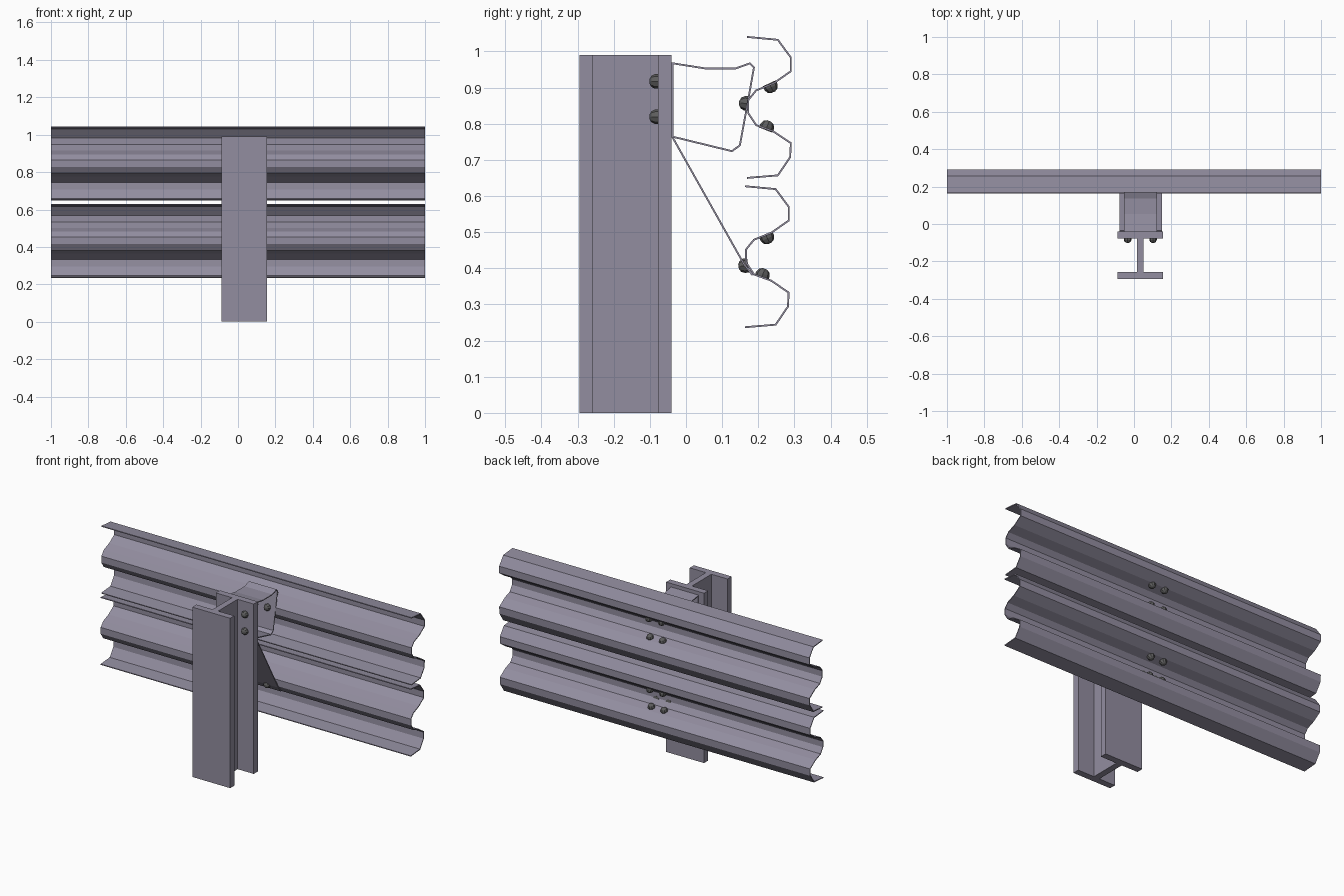
import bpy, bmesh, math
from mathutils import Vector, Matrix

if "Cube" in bpy.data.objects:
    bpy.data.objects.remove(bpy.data.objects["Cube"])

CX = 0.034  # centre line of the post and brackets

steel = bpy.data.materials.new("steel")
steel.diffuse_color = (0.29, 0.27, 0.35, 1)
steel.use_nodes = True
steel.node_tree.nodes["Principled BSDF"].inputs["Base Color"].default_value = steel.diffuse_color
dark = bpy.data.materials.new("bolt_dark")
dark.diffuse_color = (0.11, 0.11, 0.11, 1)
dark.use_nodes = True
dark.node_tree.nodes["Principled BSDF"].inputs["Base Color"].default_value = dark.diffuse_color


def finish(name, bm, mat):
    bmesh.ops.recalc_face_normals(bm, faces=bm.faces)
    me = bpy.data.meshes.new(name)
    bm.to_mesh(me)
    bm.free()
    me.materials.append(mat)
    ob = bpy.data.objects.new(name, me)
    bpy.context.collection.objects.link(ob)
    return ob


def sheet(name, profile, x0, x1, closed=False, thick=0.005):
    """Bent sheet: a (y, z) profile swept along x and thickened."""
    bm = bmesh.new()
    rows = [(bm.verts.new((x0, y, z)), bm.verts.new((x1, y, z))) for y, z in profile]
    pairs = list(zip(rows, rows[1:])) + ([(rows[-1], rows[0])] if closed else [])
    for a, b in pairs:
        bm.faces.new((a[0], a[1], b[1], b[0]))
    ob = finish(name, bm, steel)
    mod = ob.modifiers.new("thickness", 'SOLIDIFY')
    mod.thickness = thick
    mod.offset = 0
    mod.use_even_offset = True
    return ob


def bolt(name, pos, normal):
    """Low-poly domed bolt head standing on pos along normal."""
    bm = bmesh.new()
    n = 8
    rings = []
    for r, h in ((0.020, -0.004), (0.020, 0.008), (0.015, 0.018), (0.006, 0.023)):
        rings.append([bm.verts.new((r * math.cos(2 * math.pi * i / n),
                                    r * math.sin(2 * math.pi * i / n), h)) for i in range(n)])
    for a, b in zip(rings, rings[1:]):
        for i in range(n):
            j = (i + 1) % n
            bm.faces.new((a[i], a[j], b[j], b[i]))
    bm.faces.new(rings[0])
    bm.faces.new(rings[-1])
    rot = Vector(normal).to_track_quat('Z', 'Y').to_matrix().to_4x4()
    bm.transform(Matrix.Translation(pos) @ rot)
    return finish(name, bm, dark)


# I-beam post
section = [(0.122, -0.295), (0.122, -0.257), (0.018, -0.257), (0.018, -0.078),
           (0.122, -0.078), (0.122, -0.040)]
section += [(-x, y) for x, y in reversed(section)]
bm = bmesh.new()
base = bm.faces.new([bm.verts.new((CX + x, y, 0)) for x, y in section])
ext = bmesh.ops.extrude_face_region(bm, geom=[base])
bmesh.ops.translate(bm, vec=(0, 0, 0.99),
                    verts=[v for v in ext["geom"] if isinstance(v, bmesh.types.BMVert)])
finish("post", bm, steel)

# Two corrugated rails
rail = [(0.169, 1.040), (0.254, 1.032), (0.290, 0.983), (0.290, 0.945), (0.243, 0.912),
        (0.194, 0.892), (0.172, 0.865), (0.172, 0.829), (0.194, 0.796), (0.241, 0.779),
        (0.290, 0.746), (0.288, 0.707), (0.254, 0.657), (0.169, 0.650)]
sheet("upper_rail", rail, -1, 1)
sheet("lower_rail", [(y - 0.006, z - 0.413) for y, z in rail], -1, 1)

# Bent spacer box and diagonal brace plate
box = [(-0.037, 0.967), (0.052, 0.953), (0.138, 0.953), (0.177, 0.967), (0.188, 0.956),
       (0.170, 0.855), (0.149, 0.740), (0.127, 0.724), (-0.037, 0.764)]
box[5] = (0.1705, 0.857)
sheet("spacer_box", box, CX - 0.088, CX + 0.090, closed=True)
sheet("brace_plate", [(-0.037, 0.762), (0.160, 0.412), (0.184, 0.381)],
      CX - 0.112, CX + 0.115)

# Bolts, in mirrored pairs: (name, half spacing, y, z, normal)
bolts = [
    ("post_bolt_top", 0.068, -0.078, 0.917, (0, -1, 0)),
    ("post_bolt_bottom", 0.068, -0.078, 0.819, (0, -1, 0)),
    ("inner_bolt_top", 0.040, 0.170, 0.856, (0, -1, 0.05)),
    ("inner_bolt_bottom", 0.040, 0.168, 0.408, (0, -1, -0.15)),
    ("upper_rail_bolt_a", 0.041, 0.232, 0.908, (0, 0.42, -0.9)),
    ("upper_rail_bolt_b", 0.041, 0.222, 0.786, (0, 0.36, 0.93)),
    ("lower_rail_bolt_a", 0.041, 0.222, 0.490, (0, 0.42, -0.9)),
    ("lower_rail_bolt_b", 0.041, 0.210, 0.377, (0, 0.36, 0.93)),
]
for name, half, y, z, normal in bolts:
    for side, s in (("left", -1), ("right", 1)):
        bolt(f"{name}_{side}", (CX + s * half, y, z), normal)
